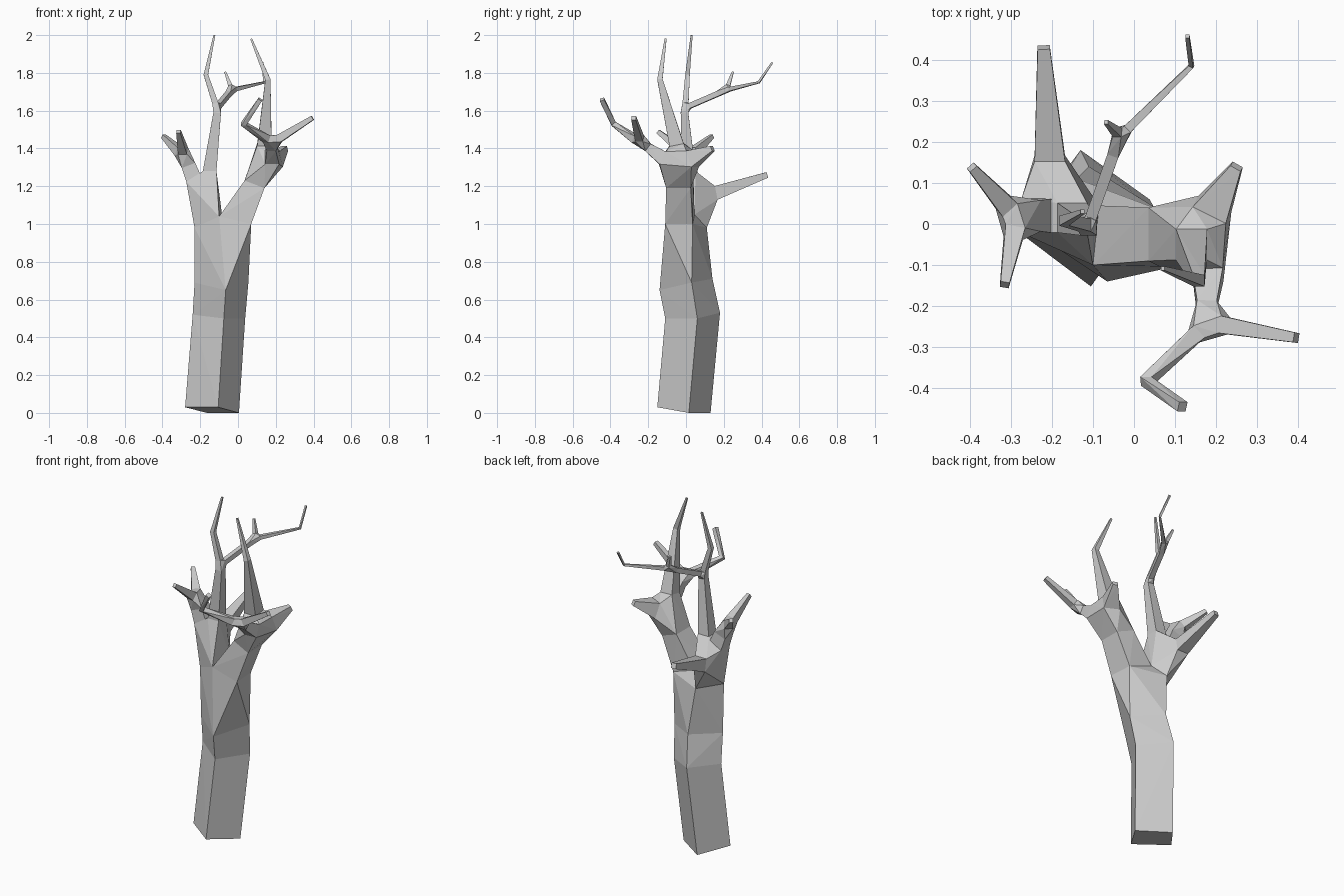
import bpy, bmesh
from mathutils import Vector

if "Cube" in bpy.data.objects:
    bpy.data.objects.remove(bpy.data.objects["Cube"])

tree = bmesh.new()
verts = {}


def key(p):
    return tuple(round(c, 4) for c in p)


def shared_vert(p):
    k = key(p)
    if k not in verts:
        verts[k] = tree.verts.new(k)
    return verts[k]


def skin(rings, capped=()):
    """Wrap rings in a convex skin, leaving rings open unless capped."""
    keys = [frozenset(key(p) for p in r) for r in rings]
    tmp = bmesh.new()
    for k in sorted(set().union(*keys)):
        tmp.verts.new(k)
    bmesh.ops.convex_hull(tmp, input=tmp.verts[:])
    for f in tmp.faces:
        ks = {key(v.co) for v in f.verts}
        if any(ks <= r and i not in capped for i, r in enumerate(keys)):
            continue
        vs = [shared_vert(v.co) for v in f.verts]
        if tree.faces.get(vs) is None:
            tree.faces.new(vs)
    tmp.free()


def ring(p, d, r):
    """Square cross-section at p, facing along d."""
    p, d = Vector(p), Vector(d).normalized()
    ref = Vector((0, 1, 0)) if abs(d.z) > 0.75 else Vector((0, 0, 1))
    u = d.cross(ref).normalized()
    v = d.cross(u)
    return [p + u * a * r + v * b * r for a, b in ((1, 1), (-1, 1), (-1, -1), (1, -1))]


def centre(r):
    return sum((Vector(p) for p in r), Vector()) / len(r)


def grow(start, path, end=None):
    """Tapered square limb along (point, radius) steps, then a fork or a cut end."""
    pts = [centre(start)] + [Vector(p) for p, _ in path]
    last = start
    for i, (p, r) in enumerate(path, 1):
        d = (pts[i] - pts[i - 1]).normalized()
        if i < len(path):
            d += (pts[i + 1] - pts[i]).normalized()
        new = ring(p, d, r)
        skin([last, new], (1,) if i == len(path) and not end else ())
        last = new
    if end:
        fork(last, *end)


def fork(start, hub, gap, limbs):
    """Joint skin around hub with a ring for each outgoing limb."""
    outs = []
    for r, path, end in limbs:
        d = (Vector(path[0][0]) - Vector(hub)).normalized()
        outs.append(ring(Vector(hub) + d * gap, d, r))
    skin([start] + outs)
    for o, (r, path, end) in zip(outs, limbs):
        grow(o, path, end)


# trunk rings, bottom to top
base = [(-.28, -.02, .03), (-.105, -.152, .03), (.005, .015, 0), (-.165, .13, 0)]
bend = [(-.24, .01, .52), (-.075, -.11, .5), (.038, .06, .5), (-.13, .18, .53)]
waist = [(-.23, -.02, .69), (-.065, -.14, .65), (.055, .03, .69), (-.11, .14, .71)]
crotch = [(-.1, -.1, 1.04), (-.085, .045, 1.05)]
left = [(-.23, -.03, .98), crotch[0], crotch[1], (-.14, .11, .98)]
right = crotch + [(.06, .035, 1.0), (.07, -.11, 1.0)]
skin([base, bend], (0,))
skin([bend, waist])
skin([waist, left, right])

# left limb joint: upright, outer and rear branches
upright = ring((-.15, .015, 1.28), (0, 0, 1), .036)
outer = ring((-.235, .02, 1.24), (-.4, 0, 1), .042)
rear = ring((-.205, .16, 1.165), (0, 1, .2), .037)
skin([left, upright, outer, rear])
grow(rear, [((-.22, .43, 1.26), .015)])
grow(outer, [((-.262, .02, 1.31), .038)], ((-.285, .015, 1.36), .045, [
    (.024, [((-.395, .138, 1.465), .011)], None),
    (.024, [((-.315, -.148, 1.49), .011)], None)]))
twig = ((-.032, .215, 1.71), .025, [
    (.011, [((-.068, .248, 1.805), .005)], None),
    (.011, [((.14, .385, 1.75), .006), ((.13, .457, 1.855), .005)], None)])
grow(upright, [((-.11, -.008, 1.59), .02)], ((-.112, -.004, 1.615), .025, [
    (.016, [((-.17, .008, 1.79), .012), ((-.125, .03, 2.0), .005)], None),
    (.014, [((-.05, .17, 1.69), .014)], twig)]))

# right limb joint: tall, front and back branches
elbow = [(.035, -.09, 1.23), (.035, .04, 1.23), (.14, .025, 1.19), (.14, -.105, 1.19)]
skin([right, elbow])
tall = ring((.14, -.05, 1.42), (.05, -.2, 1), .038)
front = ring((.18, -.125, 1.35), (.05, -1, .5), .037)
back = ring((.19, .035, 1.345), (.5, 1, .4), .045)
skin([elbow, tall, front, back, [(.2, -.08, 1.29), (.2, 0, 1.29)]])
grow(tall, [((.158, -.138, 1.765), .014), ((.07, -.108, 1.98), .005)])
grow(back, [((.25, .14, 1.4), .014)])
grow(front, [((.177, -.2, 1.405), .024)], ((.182, -.24, 1.43), .045, [
    (.021, [((.395, -.277, 1.562), .012)], None),
    (.02, [((.03, -.383, 1.53), .014), ((.118, -.445, 1.66), .012)], None)]))

# tidy into one flat-faced surface
bmesh.ops.join_triangles(tree, faces=tree.faces[:], angle_face_threshold=.2,
                         angle_shape_threshold=3.1)
bmesh.ops.recalc_face_normals(tree, faces=tree.faces[:])
mesh = bpy.data.meshes.new("bare_tree")
tree.to_mesh(mesh)
tree.free()
bpy.context.collection.objects.link(bpy.data.objects.new("bare_tree", mesh))
